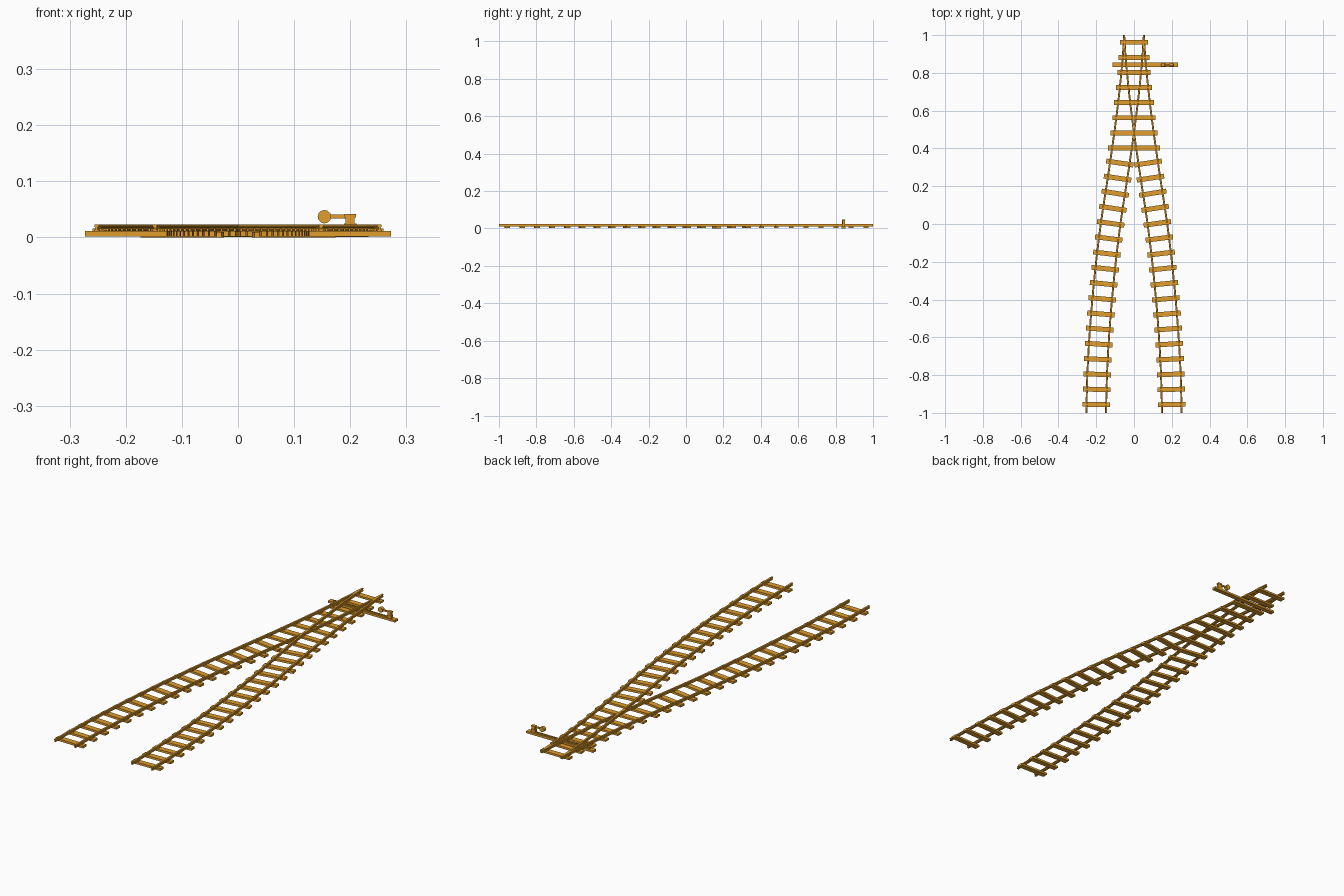
import bpy, bmesh, math
from mathutils import Matrix

if "Cube" in bpy.data.objects:
    bpy.data.objects.remove(bpy.data.objects["Cube"])


def material(name, rgb):
    m = bpy.data.materials.new(name)
    m.use_nodes = True
    m.diffuse_color = (*rgb, 1)
    m.node_tree.nodes["Principled BSDF"].inputs["Base Color"].default_value = (*rgb, 1)
    return m


ochre = material("ochre", (0.76, 0.34, 0.025))


def finish(bm, name):
    bmesh.ops.recalc_face_normals(bm, faces=bm.faces)
    mesh = bpy.data.meshes.new(name)
    bm.to_mesh(mesh)
    bm.free()
    mesh.materials.append(ochre)
    ob = bpy.data.objects.new(name, mesh)
    bpy.context.collection.objects.link(ob)
    return ob


def add_box(bm, center, size, angle=0):
    mat = (Matrix.Translation(center) @ Matrix.Rotation(angle, 4, "Z")
           @ Matrix.Diagonal((*size, 1)))
    bmesh.ops.create_cube(bm, size=1, matrix=mat)


# Sideways distance of a track's centre line, at even steps from back to front
KNOTS = [0, 0.02, 0.05, 0.086, 0.124, 0.154, 0.177, 0.193, 0.2]
GAUGE = 0.052
TIE_HALF = 0.073


def offset(y):
    f = min(max((1 - y) * 4, 0), 8)
    i = min(int(f), 7)
    t = f - i
    p1, p2 = KNOTS[i], KNOTS[i + 1]
    m1 = (p2 - KNOTS[i - 1]) / 2 if i > 0 else 0.012
    m2 = (KNOTS[i + 2] - p1) / 2 if i < 7 else 0.004
    return ((2*t**3 - 3*t**2 + 1) * p1 + (t**3 - 2*t**2 + t) * m1
            + (3*t**2 - 2*t**3) * p2 + (t**3 - t**2) * m2)


def slope_angle(y):
    return math.atan((offset(y - 0.02) - offset(y + 0.02)) / 0.04)


# Rails: an I-shaped profile swept along each track
HALF = [(0.005, 0.011), (0.005, 0.013), (0.002, 0.014),
        (0.002, 0.018), (0.004, 0.019), (0.004, 0.023)]
PROFILE = HALF + [(-x, z) for x, z in reversed(HALF)]


def rail(name, side, shift):
    bm = bmesh.new()
    rings = []
    steps = 24
    for k in range(steps + 1):
        y = 1 - 2 * k / steps
        cx = side * offset(y) + shift
        rings.append([bm.verts.new((cx + x, y, z)) for x, z in PROFILE])
    n = len(PROFILE)
    for a, b in zip(rings, rings[1:]):
        for j in range(n):
            bm.faces.new((a[j], a[(j + 1) % n], b[(j + 1) % n], b[j]))
    bm.faces.new(rings[0])
    bm.faces.new(rings[-1])
    finish(bm, name)


for side, label in ((1, "left"), (-1, "right")):
    rail(label + "_track_outer_rail", side, side * GAUGE)
    rail(label + "_track_inner_rail", side, -side * GAUGE)

# Sleepers: shared ones near the junction, then one set for each branch
shared, branch, spikes = bmesh.new(), bmesh.new(), bmesh.new()
for i in range(25):
    y = 0.962 - 0.0799 * i
    cx, ang = offset(y), slope_angle(y)
    z = 0.005 if i == 10 else 0.0065
    if i < 8:
        add_box(shared, (0, y, z), (2 * (cx + TIE_HALF), 0.026, 0.009))
    for side in (1, -1):
        if i >= 8:
            add_box(branch, (side * cx, y, z), (2 * TIE_HALF, 0.026, 0.01), side * ang)
        # Spikes hold both edges of every rail
        for shift in (-GAUGE, GAUGE):
            for edge in (-0.006, 0.006):
                add_box(spikes, (side * cx + shift + edge, y, 0.013),
                        (0.004, 0.006, 0.006), side * ang)
finish(shared, "shared_sleepers")
finish(branch, "branch_sleepers")
finish(spikes, "rail_spikes")

# Switch: long sleeper, throw rod, stand and weighted lever
SY = 0.843
bm = bmesh.new()
add_box(bm, (0.059, SY, 0.006), (0.348, 0.022, 0.01))
finish(bm, "switch_sleeper")

bm = bmesh.new()
add_box(bm, (0.055, SY, 0.0125), (0.3, 0.006, 0.004))
finish(bm, "throw_rod")

bm = bmesh.new()
add_box(bm, (0.2, SY, 0.018), (0.022, 0.016, 0.014))
add_box(bm, (0.2, SY, 0.032), (0.016, 0.012, 0.016))
add_box(bm, (0.2, SY, 0.039), (0.02, 0.014, 0.006))
finish(bm, "switch_stand")

bm = bmesh.new()
add_box(bm, (0.178, SY, 0.037), (0.04, 0.006, 0.007))
finish(bm, "switch_lever")

bm = bmesh.new()
bmesh.ops.create_cone(bm, cap_ends=True, segments=12, radius1=0.012, radius2=0.012,
                      depth=0.016, matrix=Matrix.Translation((0.154, SY, 0.037))
                      @ Matrix.Rotation(math.pi / 2, 4, "X"))
finish(bm, "lever_weight")
